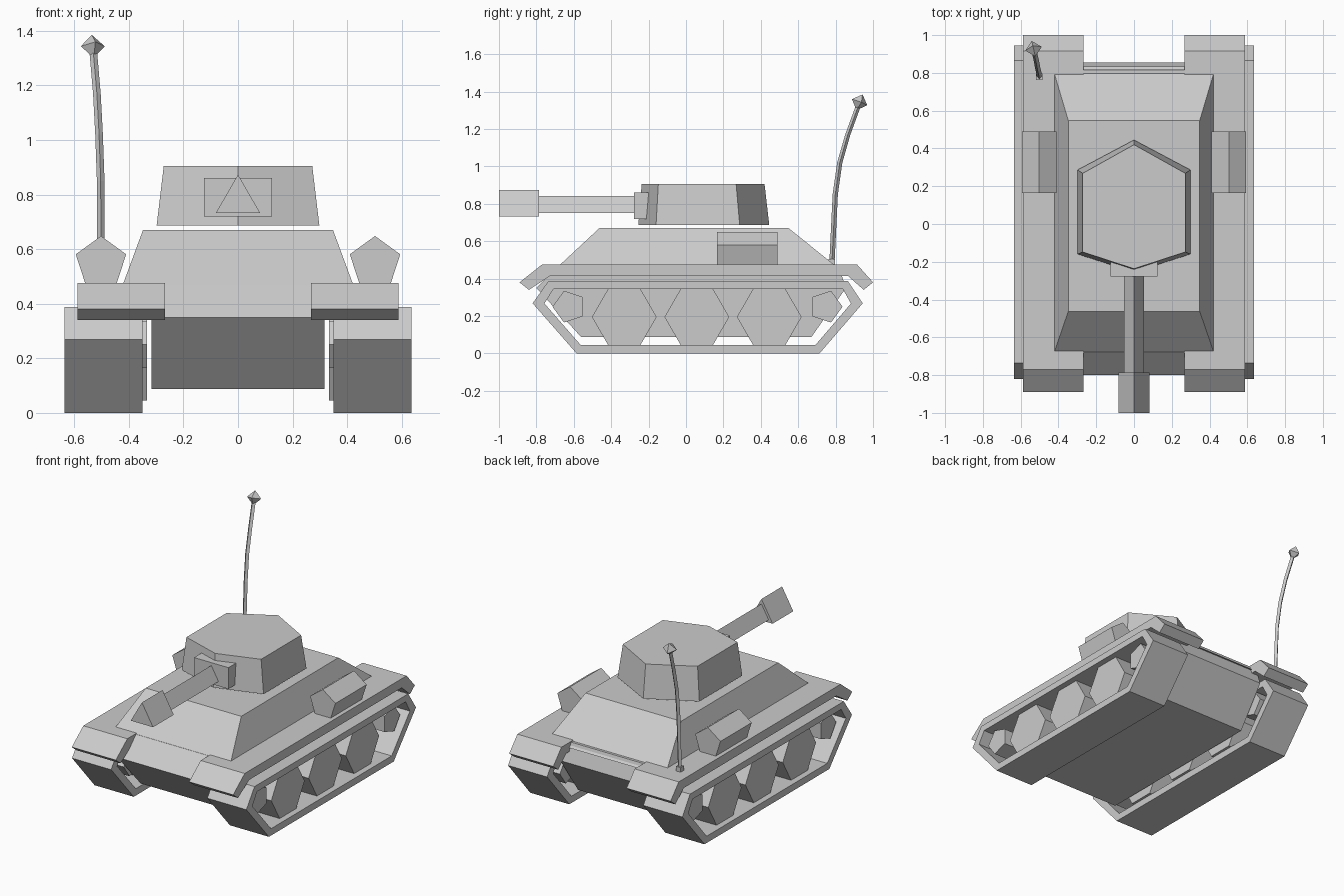
import bpy, bmesh
from math import sin, cos, pi
from mathutils import Vector, Matrix

if "Cube" in bpy.data.objects:
    bpy.data.objects.remove(bpy.data.objects["Cube"])


def finish(name, bm, mirror=False):
    bmesh.ops.recalc_face_normals(bm, faces=bm.faces)
    me = bpy.data.meshes.new(name)
    bm.to_mesh(me)
    bm.free()
    ob = bpy.data.objects.new(name, me)
    bpy.context.collection.objects.link(ob)
    if mirror:
        ob.modifiers.new("Mirror", 'MIRROR').use_mirror_merge = False
    return ob


def loft(name, loops, mirror=False, ring=False):
    """Skin a list of equal-length loops; cap the ends, or close it as a ring."""
    bm = bmesh.new()
    vs = [[bm.verts.new(p) for p in lp] for lp in loops]
    n = len(vs[0])
    pairs = list(zip(vs, vs[1:])) + ([(vs[-1], vs[0])] if ring else [])
    for a, b in pairs:
        for i in range(n):
            j = (i + 1) % n
            bm.faces.new((a[i], a[j], b[j], b[i]))
    if not ring:
        bm.faces.new(vs[0])
        bm.faces.new(vs[-1])
    return finish(name, bm, mirror)


def along_x(name, prof, x0, x1, mirror=False):
    return loft(name, [[(x, y, z) for y, z in prof] for x in (x0, x1)], mirror)


def along_y(name, prof, y0, y1, mirror=False):
    return loft(name, [[(x, y, z) for x, z in prof] for y in (y0, y1)], mirror)


def ngon(n, r, cx, cz, start):
    return [(cx + r * cos(start + 2 * pi * i / n),
             cz + r * sin(start + 2 * pi * i / n)) for i in range(n)]


def rect(x, y0, y1, z):
    return [(-x, y0, z), (x, y0, z), (x, y1, z), (-x, y1, z)]


# Tracks: hexagonal belts
outer = [(-.585, 0), (.714, 0), (.945, .268), (.865, .388), (-.735, .388), (-.82, .268)]
inner = [(-.563, .045), (.692, .045), (.882, .267), (.838, .345), (-.708, .345), (-.757, .267)]
loft("track", [[(x, y, z) for y, z in p] for p, x in
               ((outer, .35), (outer, .635), (inner, .635), (inner, .35))], True, ring=True)

# Road wheels (hexagons) and end wheels (pentagons)
for i, y in enumerate((-.33, .058, .445)):
    along_x(f"road_wheel_{i + 1}", ngon(6, .173, y, .195, 0), .333, .595, True)
along_x("front_end_wheel", ngon(5, .089, -.625, .25, pi), .333, .595, True)
along_x("rear_end_wheel", ngon(5, .089, .748, .25, 0), .333, .595, True)

# Hull: lower tub and sloped upper body
along_x("lower_hull", [(-.56, .087), (.67, .087), (.855, .35), (.815, .47),
                       (-.68, .47), (-.80, .35)], -.317, .317)
loft("upper_hull", [rect(.433, -.71, .835, .44), rect(.348, -.463, .548, .67)])

# Fenders with drooping end flaps
along_x("fender", [(-.77, .475), (-.89, .38), (-.84, .34), (-.725, .415),
                   (.865, .415), (.95, .34), (1.0, .38), (.915, .475)], .267, .588, True)

# Pentagonal stowage drums on the fenders
along_y("side_drum", ngon(5, .097, .502, .551, pi / 2), .165, .49, True)

# Turret
loft("turret", [
    [(0, .445, .687), (-.298, .287, .687), (-.298, -.16, .687),
     (0, -.255, .687), (.298, -.16, .687), (.298, .287, .687)],
    [(0, .42, .905), (-.272, .268, .905), (-.272, -.148, .905),
     (0, -.237, .905), (.272, -.148, .905), (.272, .268, .905)]])

# Gun: mantlet, triangular barrel and muzzle
along_x("mantlet", [(-.278, .72), (-.2, .72), (-.2, .86), (-.278, .86)], -.125, .125)
along_y("gun_barrel", ngon(3, .061, 0, .78, pi / 2), -.80, -.26)
along_y("muzzle", ngon(3, .094, 0, .779, pi / 2), -1.0, -.785)

# Antenna: base, bent rod and faceted tip
loft("antenna_base", [[(-.502 + sx * .017, .78 + sy * .017, z) for sx, sy in
                       ((-1, -1), (1, -1), (1, 1), (-1, 1))] for z in (.47, .505)])
path = [(-.502, .78, .48), (-.503, .798, .85), (-.509, .822, 1.02),
        (-.517, .865, 1.17), (-.53, .92, 1.32)]
loft("antenna_rod", [[(x + .014 * cos(a * pi / 2), y + .014 * sin(a * pi / 2), z)
                      for a in range(4)] for x, y, z in path])
bm = bmesh.new()
tilt = Vector((-.03, .13, .34)).to_track_quat('Z', 'Y').to_matrix().to_4x4()
bmesh.ops.create_uvsphere(bm, u_segments=4, v_segments=2, radius=.045,
                          matrix=Matrix.Translation((-.532, .928, 1.343)) @ tilt)
finish("antenna_tip", bm)
